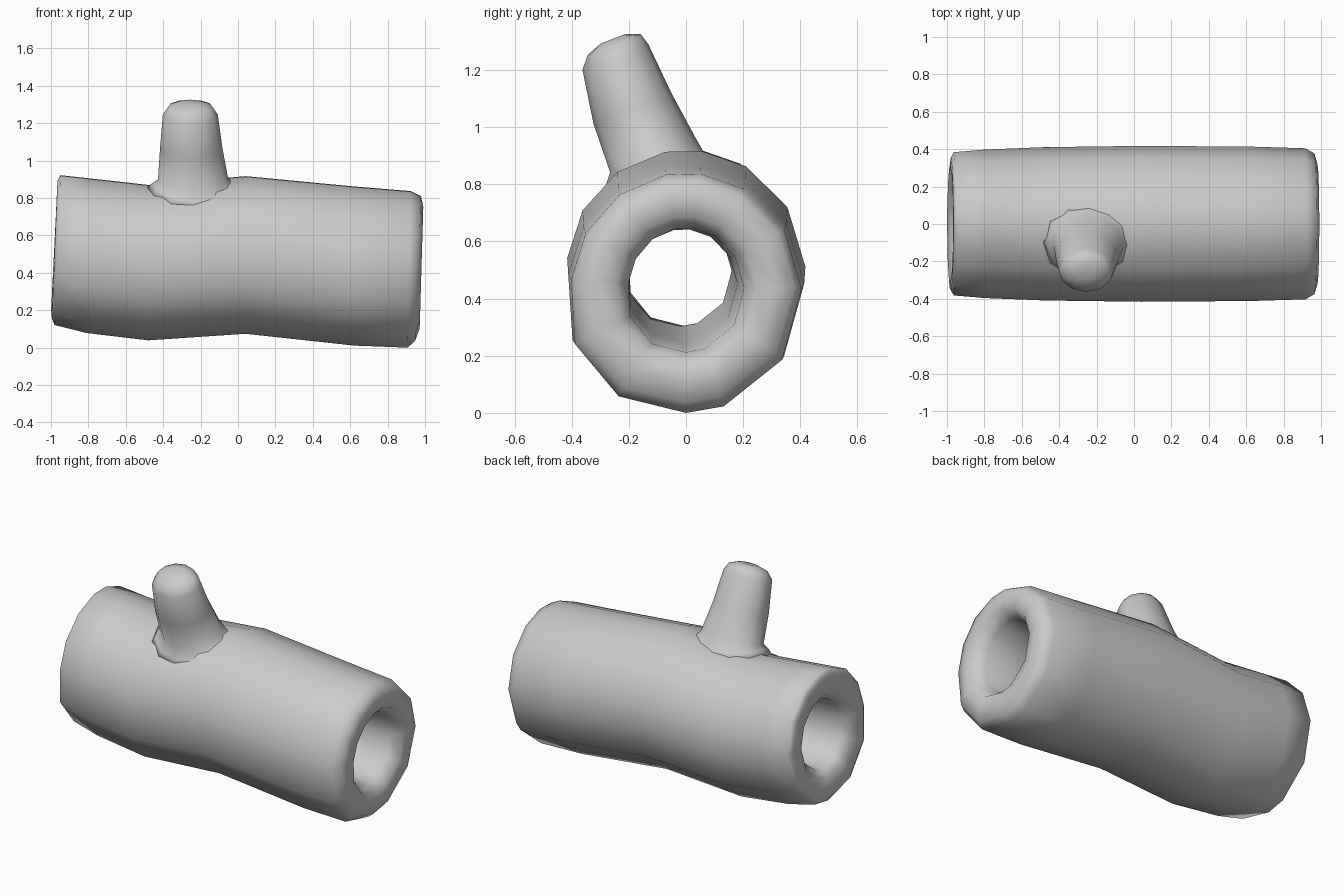
import bpy, bmesh
from math import sin, cos, radians, tau
from mathutils import Vector

cube = bpy.data.objects.get("Cube")
if cube:
    bpy.data.objects.remove(cube, do_unlink=True)

grey = bpy.data.materials.new("plain grey")
grey.use_nodes = True
grey.diffuse_color = (0.6, 0.6, 0.6, 1)
grey.node_tree.nodes["Principled BSDF"].inputs["Base Color"].default_value = (0.6, 0.6, 0.6, 1)


def loft(name, rings, closed):
    """Skin a list of rings; join last to first when closed, else cap both ends."""
    bm = bmesh.new()
    loops = [[bm.verts.new(p) for p in ring] for ring in rings]
    pairs = list(zip(loops, loops[1:]))
    if closed:
        pairs.append((loops[-1], loops[0]))
    else:
        bm.faces.new(loops[0])
        bm.faces.new(loops[-1])
    for a, b in pairs:
        for i in range(len(a)):
            j = (i + 1) % len(a)
            bm.faces.new((a[i], a[j], b[j], b[i]))
    bmesh.ops.recalc_face_normals(bm, faces=bm.faces)
    mesh = bpy.data.meshes.new(name)
    bm.to_mesh(mesh)
    bm.free()
    mesh.materials.append(grey)
    mesh.polygons.foreach_set("use_smooth", [True] * len(mesh.polygons))
    obj = bpy.data.objects.new(name, mesh)
    bpy.context.collection.objects.link(obj)
    return obj


# Hollow log: uneven many-sided section swept along x, out over the lips and back through the bore
ANGLES = [radians(a) for a in (-90, -71, -34, 2, 32, 60, 83, 100, 125, 150, 174, 204, 236)]
BULGE = [1] * 11 + [1.05, 1.04]


def log_ring(x, y, z, width, height, tilt=0.0):
    return [(x + tilt * height * sin(a), y + k * width * cos(a), z + k * height * sin(a))
            for a, k in zip(ANGLES, BULGE)]


# x, centre y, centre z, half width, half height, end tilt
stations = [
    (-0.965, 0, 0.523, 0.384, 0.402, 0.04),
    (-0.80, 0, 0.493, 0.398, 0.415, 0.02),
    (-0.48, 0, 0.456, 0.411, 0.417, 0),
    (0.04, 0, 0.497, 0.418, 0.423, 0),
    (0.62, 0, 0.438, 0.414, 0.427, 0),
    (0.915, 0, 0.420, 0.405, 0.420, 0.02),
    (0.963, 0, 0.425, 0.378, 0.388, 0.04),
    (0.981, 0, 0.428, 0.318, 0.325, 0.03),
    (0.973, 0, 0.430, 0.250, 0.260, 0.03),
    (0.91, 0, 0.430, 0.203, 0.218, 0.03),
    (0.62, -0.01, 0.445, 0.190, 0.198, 0),
    (0.04, -0.02, 0.490, 0.180, 0.187, 0),
    (-0.48, -0.02, 0.490, 0.180, 0.187, 0),
    (-0.92, -0.01, 0.515, 0.195, 0.210, 0.04),
    (-0.965, 0, 0.520, 0.240, 0.250, 0.05),
    (-0.983, 0, 0.525, 0.310, 0.325, 0.05),
    (-0.980, 0, 0.525, 0.355, 0.370, 0.04),
]
loft("hollow_log", [log_ring(*s) for s in stations], True)

# Branch stub: tapered, leaning to the front, with a skirt that blends into the log
ACROSS = Vector((0, 0.93, 0.36))
SIDES = 12


def stub_ring(x, y, z, rx, ry):
    return [Vector((x + rx * cos(tau * i / SIDES), y, z)) + ACROSS * ry * sin(tau * i / SIDES)
            for i in range(SIDES)]


def wrap_on_log(ring, radius, axis_z=0.478):
    """Pull a ring onto a cylinder just under the log's bark."""
    wrapped = []
    for p in ring:
        out = Vector((0, p.y, p.z - axis_z)).normalized() * radius
        wrapped.append(Vector((p.x, out.y, axis_z + out.z)))
    return wrapped


skirt = [
    wrap_on_log(stub_ring(-0.24, -0.09, 0.83, 0.245, 0.235), 0.39),
    wrap_on_log(stub_ring(-0.24, -0.10, 0.85, 0.215, 0.195), 0.418),
]
stub = [
    (-0.24, -0.115, 0.90, 0.188, 0.162),
    (-0.25, -0.187, 1.065, 0.167, 0.147),
    (-0.255, -0.247, 1.245, 0.147, 0.124),
    (-0.255, -0.251, 1.289, 0.118, 0.100),
    (-0.255, -0.256, 1.309, 0.060, 0.046),
]
loft("branch_stub", skirt + [stub_ring(*s) for s in stub], False)
